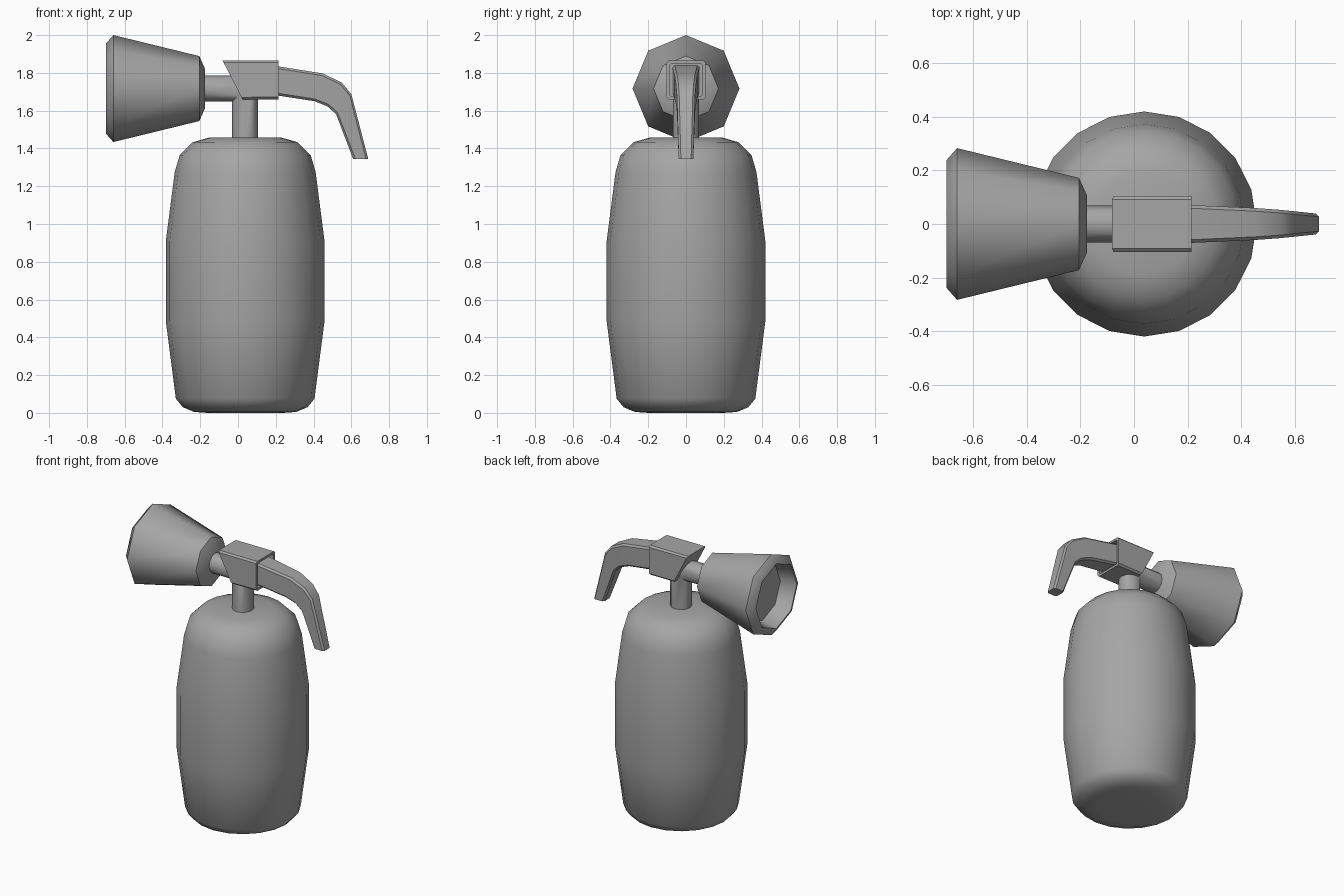
import bpy
import bmesh
from math import cos, sin, tau, radians
from mathutils import Vector

cube = bpy.data.objects.get("Cube")
if cube:
    bpy.data.objects.remove(cube, do_unlink=True)

grey = bpy.data.materials.new("plain grey")
grey.use_nodes = True
colour = (0.38, 0.38, 0.38, 1)
grey.diffuse_color = colour
grey.node_tree.nodes["Principled BSDF"].inputs["Base Color"].default_value = colour


def loft(name, rings, angle):
    """Skin a list of equal-sized point rings and cap both ends."""
    bm = bmesh.new()
    loops = [[bm.verts.new(p) for p in ring] for ring in rings]
    count = len(loops[0])
    for a, b in zip(loops, loops[1:]):
        for i in range(count):
            j = (i + 1) % count
            bm.faces.new((a[i], a[j], b[j], b[i]))
    bm.faces.new(loops[0])
    bm.faces.new(loops[-1])
    bmesh.ops.recalc_face_normals(bm, faces=bm.faces)
    mesh = bpy.data.meshes.new(name)
    bm.to_mesh(mesh)
    bm.free()
    mesh.materials.append(grey)
    obj = bpy.data.objects.new(name, mesh)
    bpy.context.collection.objects.link(obj)
    bpy.ops.object.select_all(action='DESELECT')
    obj.select_set(True)
    bpy.context.view_layer.objects.active = obj
    bpy.ops.object.shade_smooth_by_angle(angle=radians(angle))
    return obj


def circle(r, sides):
    return [(r * cos(tau * i / sides), r * sin(tau * i / sides)) for i in range(sides)]


def section(bottom, top, half, cut):
    """Corner-cut rectangle between two (x, z) points, half wide in y."""
    b, t = Vector((bottom[0], 0, bottom[1])), Vector((top[0], 0, top[1]))
    h = (t - b).length
    up = (t - b) / h
    flat = [(-half + cut, 0), (half - cut, 0), (half, cut), (half, h - cut),
            (half - cut, h), (-half + cut, h), (-half, h - cut), (-half, cut)]
    return [b + up * v + Vector((0, y, 0)) for y, v in flat]


AXIS_X = 0.038   # upright axis of the tank
AXIS_Z = 1.717   # level axis of the pipe and horn

# Tank: barrel with rounded shoulders
tank = [(0.20, 0), (0.27, 0.005), (0.33, 0.03), (0.367, 0.075), (0.42, 0.485),
        (0.42, 0.91), (0.373, 1.275), (0.347, 1.364), (0.278, 1.433), (0.19, 1.458)]
loft("tank", [[(AXIS_X + x, y, z) for x, y in circle(r, 20)] for r, z in tank], 40)

# Neck pipe: mitred elbow from the tank to the horn
pipe = circle(0.069, 12)
loft("neck_pipe", [
    [(AXIS_X + a, y, 1.44) for a, y in pipe],
    [(AXIS_X + a, y, AXIS_Z + a) for a, y in pipe],
    [(-0.19, y, AXIS_Z + a) for a, y in pipe]], 40)

# Horn: eight-sided cone with a turned-in rim and recessed mouth
horn = [(-0.175, 0.105), (-0.205, 0.172), (-0.66, 0.283), (-0.70, 0.238),
        (-0.70, 0.225), (-0.59, 0.20)]
loft("horn", [[(x, y, AXIS_Z + z) for y, z in circle(r, 8)] for x, r in horn], 46)

# Valve block: slanted at one end, socketed at the other
loft("valve_block", [
    section((0.024, 1.66), (-0.082, 1.866), 0.104, 0.012),
    section((0.214, 1.66), (0.214, 1.866), 0.104, 0.012),
    section((0.214, 1.675), (0.214, 1.851), 0.088, 0.01),
    section((0.18, 1.675), (0.18, 1.851), 0.088, 0.01)], 30)

# Handle: tapered lever curving down
handle = [((0.16, 1.688), (0.16, 1.843), 0.073), ((0.405, 1.65), (0.45, 1.797), 0.06),
          ((0.475, 1.622), (0.55, 1.748), 0.053), ((0.52, 1.58), (0.60, 1.687), 0.048),
          ((0.61, 1.343), (0.69, 1.343), 0.039)]
loft("handle", [section(b, t, w, 0.012) for b, t, w in handle], 40)
